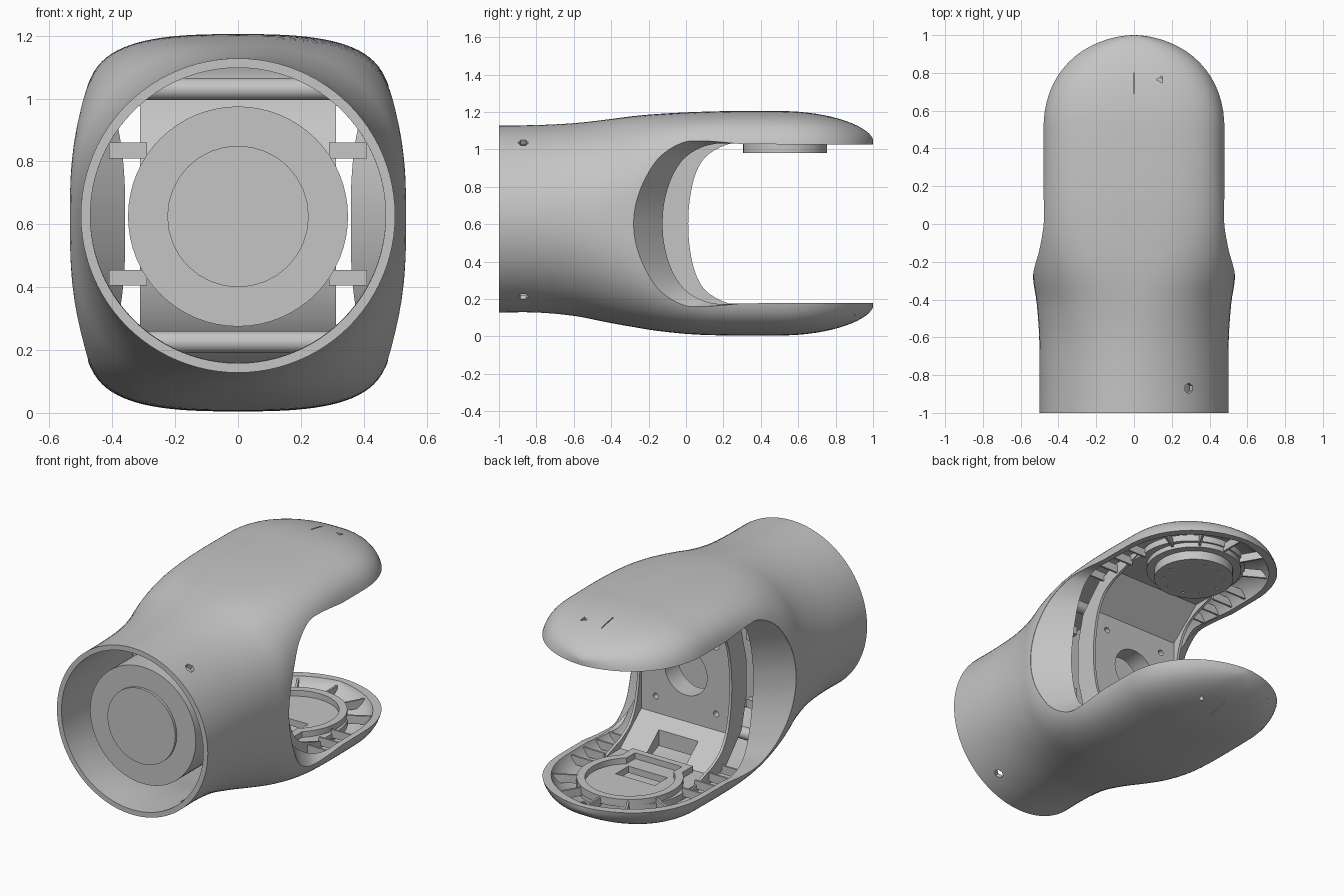
import bpy, bmesh, math
from mathutils import Vector

if "Cube" in bpy.data.objects:
    bpy.data.objects.remove(bpy.data.objects["Cube"])

grey = bpy.data.materials.new("plain grey")
grey.use_nodes = True
grey.diffuse_color = (0.56, 0.56, 0.56, 1)
grey.node_tree.nodes["Principled BSDF"].inputs["Base Color"].default_value = grey.diffuse_color
MID = 0.6025          # height of the fork's mirror plane


def finish(name, bm):
    bmesh.ops.recalc_face_normals(bm, faces=bm.faces)
    me = bpy.data.meshes.new(name)
    bm.to_mesh(me)
    bm.free()
    me.materials.append(grey)
    ob = bpy.data.objects.new(name, me)
    bpy.context.collection.objects.link(ob)
    return ob


def loft(name, rings, caps=True, closed=True):
    bm = bmesh.new()
    vs = [[bm.verts.new(p) for p in r] for r in rings]
    n = len(rings[0])
    for a, b in zip(vs, vs[1:]):
        for i in range(n if closed else n - 1):
            j = (i + 1) % n
            bm.faces.new((a[i], a[j], b[j], b[i]))
    if caps:
        bm.faces.new(vs[0])
        bm.faces.new(vs[-1])
    return finish(name, bm)


def side_prism(name, profile, x0, x1):
    return loft(name, [[(x, y, z) for y, z in profile] for x in (x0, x1)])


def box(name, lo, hi):
    return side_prism(name, [(lo[1], lo[2]), (hi[1], lo[2]), (hi[1], hi[2]), (lo[1], hi[2])], lo[0], hi[0])


def rod(name, a, b, r, n=48):
    a, b = Vector(a), Vector(b)
    q = (b - a).to_track_quat('Z', 'Y')
    ring = [q @ Vector((r * math.cos(t * math.tau / n), r * math.sin(t * math.tau / n), 0)) for t in range(n)]
    return loft(name, [[a + v for v in ring], [b + v for v in ring]])


def cut(target, *cutters):
    for c in cutters:
        m = target.modifiers.new("cut", 'BOOLEAN')
        m.operation, m.solver, m.object = 'DIFFERENCE', 'EXACT', c
        bpy.context.view_layer.objects.active = target
        bpy.ops.object.modifier_apply(modifier=m.name)
        bpy.data.objects.remove(c)
    return target


def spline(pts, steps=5):
    out = []
    for i in range(len(pts) - 1):
        p0, p1, p2, p3 = pts[max(i - 1, 0)], pts[i], pts[i + 1], pts[min(i + 2, len(pts) - 1)]
        for s in range(steps):
            t = s / steps
            out.append(tuple(0.5 * (2 * b + (c - a) * t + (2 * a - 5 * b + 4 * c - d) * t * t
                                    + (3 * b - a - 3 * c + d) * t ** 3)
                             for a, b, c, d in zip(p0, p1, p2, p3)))
    return out + [tuple(pts[-1])]


def mirrored(half):
    """Whole C outline from its upper half; second value is height."""
    return half + [(p[0], 2 * MID - p[1]) + tuple(p[2:]) for p in half[-2::-1]]


# Body stations: y, half width, top, bottom, roundness across and upright
BODY = spline([(-1, .5, 1.128, .128, 2, 2), (-.8, .5, 1.13, .128, 2, 2), (-.6, .502, 1.14, .11, 2.05, 2.1),
               (-.42, .515, 1.16, .075, 2.2, 2.4), (-.28, .535, 1.178, .05, 2.5, 2.9),
               (-.14, .528, 1.19, .028, 2.8, 4), (.05, .506, 1.2, .01, 2.8, 6.3),
               (.25, .494, 1.205, .005, 2.8, 7.5), (.5, .492, 1.205, .005, 2.8, 7.5)], 4)


def section(y):
    if y >= .5:
        t = min((y - .5) / .5, 1)
        drop = .155 * (1 - (1 - t * t) ** .6)
        return max(.492 * (1 - t ** 2.2) ** .46, .012), 1.205 - drop, .005 + drop, 2.8, 7.5
    for a, b in zip(BODY, BODY[1:]):
        if y <= b[0]:
            t = max(0, (y - a[0]) / (b[0] - a[0]))
            return tuple(p + (q - p) * t for p, q in zip(a[1:], b[1:]))


def body_ring(y, at, inset=0):
    w, top, bot, p, q = section(at)
    w, h, c = max(w - inset, .006), (top - bot) / 2 - inset, (top + bot) / 2
    ring = []
    for i in range(96):
        u, v = math.cos(i * math.tau / 96), math.sin(i * math.tau / 96)
        ring.append((math.copysign(abs(u) ** (2 / p) * w, u), y,
                     c + math.copysign(abs(v) ** (2 / q) * h, v)))
    return ring


def body_x(y, z):
    w, top, bot, p, q = section(y)
    d = abs(z - (top + bot) / 2) / ((top - bot) / 2)
    return w * max(0, 1 - d ** q) ** (1 / p)


# Hollow outer shell with the fork slot cut through it
stations = [b[0] for b in BODY] + [.5 + .5 * math.sin(k * math.pi / 32) for k in range(1, 17)]
shell = loft("outer_shell", [body_ring(y, y) for y in stations])
cavity = loft("cavity", [body_ring(-1.1, -1, .03)] + [body_ring(y * .965 if y > 0 else y, y, .03) for y in stations])
mouth_edge = spline(mirrored([(.3, 1.028), (.1, 1.045), (-.02, 1.035), (-.14, .96), (-.22, .84),
                              (-.265, .72), (-.28, MID)]))
slot = side_prism("slot", [(1.2, 1.025)] + mouth_edge + [(1.2, .18)], -.8, .8)
cut(shell, cavity, slot)

# Screw holes at the tube end and a small slit and hole in each arm
for s in (1, -1):
    cut(shell, rod("hole", (.23, -.87, MID + s * .34), (.33, -.87, MID + .025 + s * .47), .028, 6),
        rod("hole", (.14, .765, MID + s * .5), (.14, .765, MID + s * .7), .022, 3),
        box("slit", (-.003, .69, MID + s * .6 - .1), (.003, .8, MID + s * .6 + .1)))

# Bevelled lips leading into the fork on both sides
inner_edge = spline(mirrored([(.3, 1.03, .455), (.16, 1.03, .435), (.06, 1.0, .415), (-.02, .94, .39),
                              (-.08, .84, .37), (-.115, .72, .36), (-.125, MID, .36)]))
for side, label in ((1, "left"), (-1, "right")):
    loft(label + "_mouth_lip", [[(side * (body_x(y, z) - .002), y, z) for y, z in mouth_edge],
                                [(side * x, y, z) for y, z, x in inner_edge]], False, False)

# Inner C frame: flat back panel, sloped corners and arm plates, edged by curved rims
back = mirrored([(.5, 1.105), (.2, 1.105), (.06, 1.05), (-.08, .9), (-.125, .72), (-.125, MID)])
panel = mirrored([(.5, 1.065), (.2, 1.065), (0, .9), (0, .72), (0, MID)])
frame = side_prism("inner_frame", panel + back[::-1], -.305, .305)
rim = spline(mirrored([(.32, 1.06), (.25, 1.035), (.18, 1.01), (.1, .955), (.048, .86), (.02, .73), (.012, MID)]))
for side, label in ((1, "left"), (-1, "right")):
    a, b = sorted((side * .296, side * .312))
    side_prism(label + "_frame_rim", rim + back[::-1], a, b)

cutters = [rod("hole", (0, -.3, MID), (0, .3, MID), .14)]
cutters += [rod("hole", (x, -.06, MID + z), (x, .2, MID + z), .018, 12) for x in (-.2, .2) for z in (-.2, .2)]
cutters += [box("window", (-.13, y, .03), (.13, y + .12, .3)) for y in (.07, .36)]
cut(frame, *cutters)


def rib(name, start, direction, z0, z1):
    """Thin web from the plate out to the shell wall."""
    s = Vector((-direction.y, direction.x, 0)) * .006
    end = start.copy()
    while abs(end.x) < body_x(end.y, MID + abs((z0 + z1) / 2 - MID) + .025) - .015 and end.y < .93:
        end += direction * .005
    loft(name, [[c + Vector((0, 0, z)) for c in (start - s, end - s, end + s, start + s)] for z in (z0, z1)])


# Rounded plate ends and their ribs
for label, z0, z1 in (("upper", 1.065, 1.105), ("lower", .1, .14)):
    plate = rod(label + "_plate_end", (0, .5, z0), (0, .5, z1), .31)
    if label == "lower":
        cut(plate, box("window", (-.13, .36, 0), (.13, .48, .3)))
    lo, hi = (1.04, 1.09) if label == "upper" else (.115, .165)
    for side in (-1, 1):
        for y in (.1, .22, .34, .46):
            rib(label + "_rib", Vector((side * .3, y, 0)), Vector((side, 0, 0)), lo, hi)
    for k in range(1, 6):
        d = Vector((math.cos(k * math.pi / 6), math.sin(k * math.pi / 6), 0))
        rib(label + "_end_rib", Vector((0, .5, 0)) + d * .3, d, lo, hi)

# Round coupling under the upper arm
rod("upper_collar", (0, .53, 1.035), (0, .53, 1.08), .27)
flange = rod("upper_flange", (0, .53, .98), (0, .53, 1.07), .225)
bolts = [(.17 * math.cos(k * math.tau / 10), .53 + .17 * math.sin(k * math.tau / 10)) for k in range(10)]
cut(flange, *[rod("hole", (x, y, .96), (x, y, 1.0), .009, 8) for x, y in bolts])


# Keyhole shaped seat on the lower plate
def keyhole(r, neck, y0, z):
    start = -math.acos(neck / r)
    arc = [start + (math.pi - 2 * start) * k / 40 for k in range(41)]
    return [(neck, y0, z)] + [(r * math.cos(t), .53 + r * math.sin(t), z) for t in arc] + [(-neck, y0, z)]


seat = loft("lower_seat", [keyhole(.29, .2, .22, z) for z in (.13, .175)])
cut(seat, loft("seat_opening", [keyhole(.245, .155, .26, z) for z in (.1, .3)]))

# Drive unit inside the tube with its cover disc, bars and struts
rod("drive_body", (0, -.9, .625), (0, -.2, .625), .35, 64)
rod("drive_cover", (0, -.915, .625), (0, -.88, .625), .225, 32)
for z in (1.03, .225):
    rod("cross_bar", (-.3, -.2, z), (.3, -.2, z), .035, 16)
for side in (-1, 1):
    for z in (.43, .835):
        a, b = sorted((side * .29, side * .41))
        box("drive_strut", (a, -.4, z - .025), (b, -.16, z + .025))

# Smooth shading with crisp edges
for ob in bpy.context.collection.objects:
    ob.select_set(ob.type == 'MESH' and grey.name in ob.data.materials)
bpy.context.view_layer.objects.active = shell
bpy.ops.object.shade_smooth_by_angle(angle=math.radians(32))
